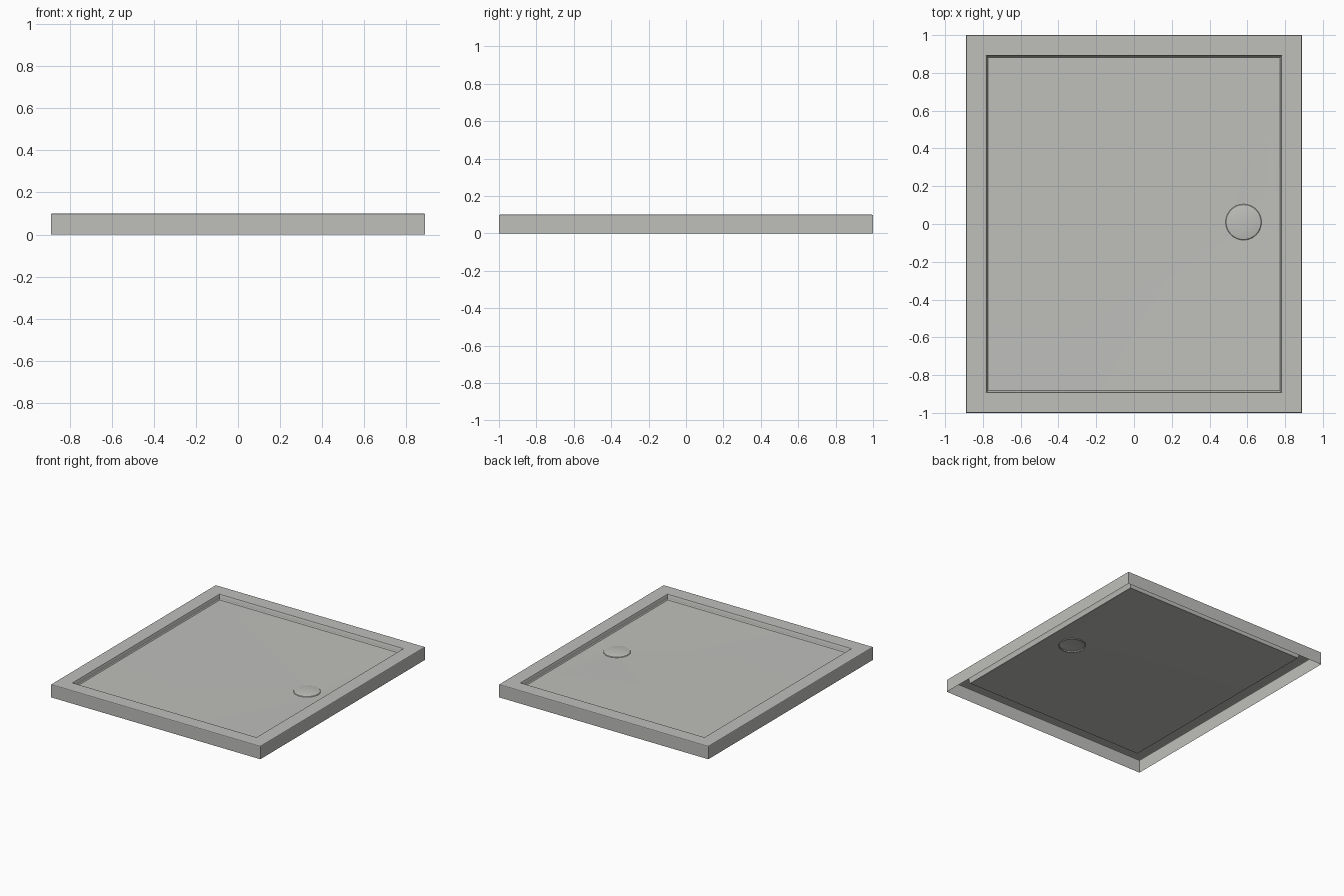
import bpy, bmesh, math
from mathutils import Vector

cube = bpy.data.objects.get("Cube")
if cube:
    bpy.data.objects.remove(cube, do_unlink=True)

DRAIN_X, DRAIN_Y, DRAIN_R = 0.58, 0.01, 0.095
SEGMENTS = 48

grey = bpy.data.materials.new("light_grey_acrylic")
grey.use_nodes = True
colour = (0.52, 0.52, 0.50, 1)
grey.diffuse_color = colour
grey.node_tree.nodes["Principled BSDF"].inputs["Base Color"].default_value = colour


def rectangle(bm, hx, hy, z):
    return [bm.verts.new((sx * hx, sy * hy, z))
            for sx, sy in ((-1, -1), (1, -1), (1, 1), (-1, 1))]


def circle(bm, r, z):
    return [bm.verts.new((DRAIN_X + r * math.cos(a), DRAIN_Y + r * math.sin(a), z))
            for a in (2 * math.pi * i / SEGMENTS for i in range(SEGMENTS))]


def skin(bm, rings):
    """Join consecutive rings of equal size with quads."""
    for low, high in zip(rings, rings[1:]):
        n = len(low)
        for i in range(n):
            j = (i + 1) % n
            bm.faces.new((low[i], low[j], high[j], high[i]))


def finish(bm, name):
    mesh = bpy.data.meshes.new(name)
    bm.to_mesh(mesh)
    bm.free()
    mesh.materials.append(grey)
    obj = bpy.data.objects.new(name, mesh)
    bpy.context.collection.objects.link(obj)
    bpy.ops.object.select_all(action="DESELECT")
    bpy.context.view_layer.objects.active = obj
    obj.select_set(True)
    bpy.ops.object.shade_smooth_by_angle(angle=math.radians(25))
    return obj


# Tray shell: outer skirt, softened rim and sunken walls, open underneath
bm = bmesh.new()
section = [(0.0, 0.0), (0.0, 0.094), (0.002, 0.098), (0.006, 0.1),
           (0.104, 0.1), (0.108, 0.098), (0.11, 0.094),
           (0.114, 0.065), (0.118, 0.06)]
rings = [rectangle(bm, 0.89 - inset, 1.0 - inset, z) for inset, z in section]
skin(bm, rings)
finish(bm, "tray_rim_and_skirt")

# Floor: falls gently from the walls to the drain opening
bm = bmesh.new()
inset, z = section[-1]
outer = rectangle(bm, 0.89 - inset, 1.0 - inset, z)
hole = circle(bm, DRAIN_R, 0.052)
edges = [bm.edges.new((ring[i - 1], ring[i]))
         for ring in (outer, hole) for i in range(len(ring))]
bmesh.ops.triangle_fill(bm, use_beauty=True, edges=edges, normal=Vector((0, 0, 1)))
for face in bm.faces:
    if face.normal.z < 0:
        face.normal_flip()
finish(bm, "tray_floor")

# Drain cover: shallow dome with a short collar below the floor
bm = bmesh.new()
dome = [(1.0, 0.044), (1.0, 0.053), (0.97, 0.056), (0.8, 0.059),
        (0.5, 0.062), (0.2, 0.0635)]
rings = [circle(bm, DRAIN_R * f, z) for f, z in dome]
skin(bm, rings)
bm.faces.new(rings[-1])
finish(bm, "drain_cover")
